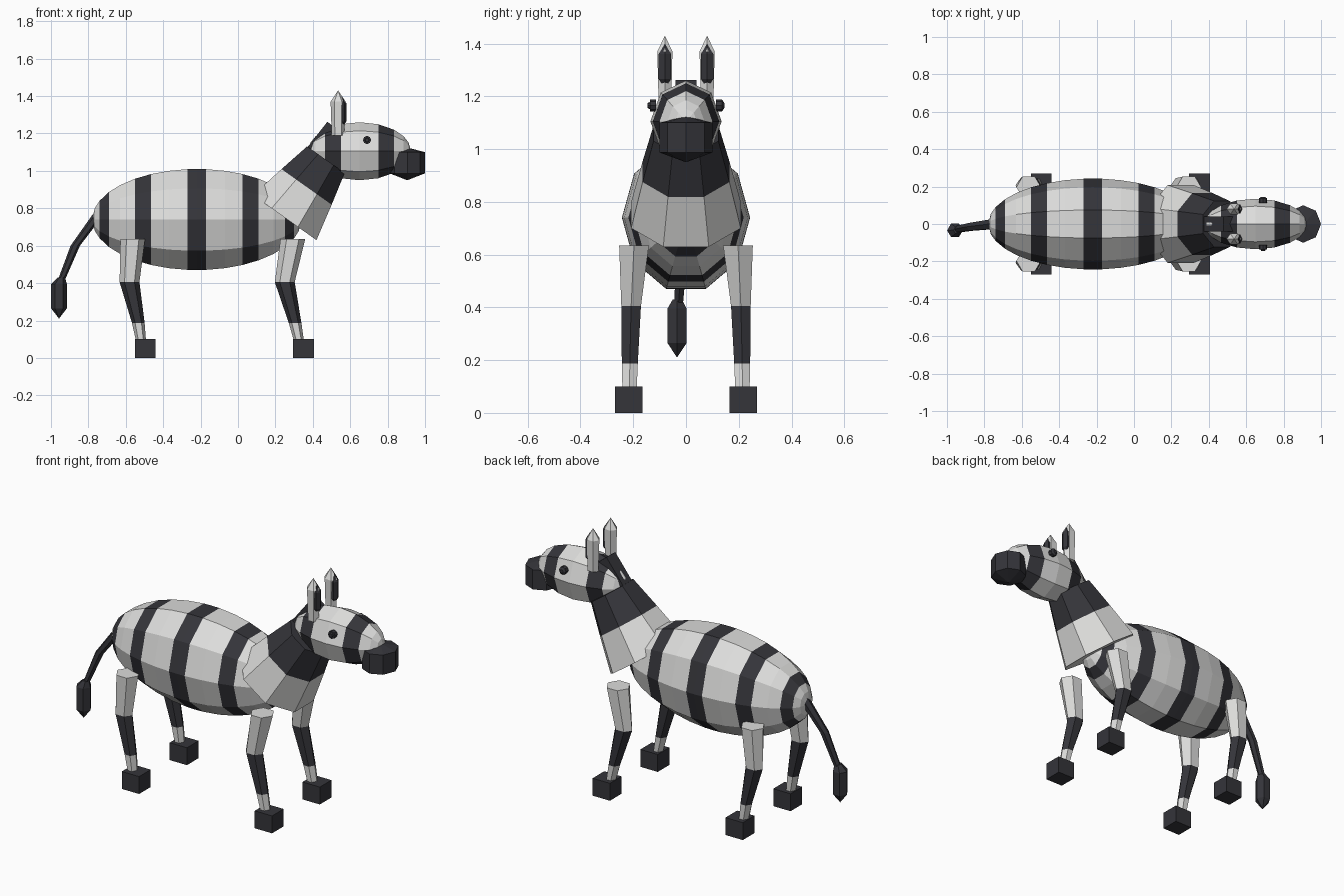
import bpy, bmesh, math
from mathutils import Vector

cube = bpy.data.objects.get("Cube")
if cube:
    bpy.data.objects.remove(cube, do_unlink=True)


def material(name, rgb):
    m = bpy.data.materials.new(name)
    m.use_nodes = True
    m.diffuse_color = (*rgb, 1)
    m.node_tree.nodes["Principled BSDF"].inputs["Base Color"].default_value = (*rgb, 1)
    return m


MATS = [material("pale_grey", (0.72, 0.72, 0.71)), material("charcoal", (0.035, 0.035, 0.042))]
LIGHT, DARK = 0, 1
X, Y, Z = Vector((1, 0, 0)), Vector((0, 1, 0)), Vector((0, 0, 1))


def finish(name, bm):
    bmesh.ops.remove_doubles(bm, verts=bm.verts, dist=0.0001)
    bmesh.ops.recalc_face_normals(bm, faces=bm.faces)
    mesh = bpy.data.meshes.new(name)
    bm.to_mesh(mesh)
    bm.free()
    for m in MATS:
        mesh.materials.append(m)
    obj = bpy.data.objects.new(name, mesh)
    bpy.context.collection.objects.link(obj)
    return obj


def loft(name, rings, u, v, sides, colours, turn=0.0):
    """Join rings of (centre, u radius, v radius); one colour per span."""
    bm = bmesh.new()
    loops = []
    for c, ru, rv in rings:
        loop = []
        for i in range(sides):
            a = math.tau * (i + turn) / sides
            loop.append(bm.verts.new(Vector(c) + u * ru * math.cos(a) + v * rv * math.sin(a)))
        loops.append(loop)
    for k in range(len(loops) - 1):
        a, b = loops[k], loops[k + 1]
        for i in range(sides):
            j = (i + 1) % sides
            bm.faces.new((a[i], a[j], b[j], b[i])).material_index = colours[k]
    for k, colour in ((0, colours[0]), (-1, colours[-1])):
        if rings[k][1] > 0:
            bm.faces.new(loops[k]).material_index = colour
    return finish(name, bm)


def striped_ellipsoid(name, centre, radii, sides, stations, stripes):
    """Ellipsoid along x; stations are offsets, stripes are dark offset ranges."""
    rings = []
    for s in stations:
        k = math.sqrt(max(0, 1 - (s / radii[0]) ** 2))
        rings.append((Vector(centre) + X * s, radii[1] * k, radii[2] * k))
    colours = []
    for a, b in zip(stations, stations[1:]):
        mid = abs(a + b) / 2
        colours.append(DARK if any(lo < mid < hi for lo, hi in stripes) else LIGHT)
    return loft(name, rings, Y, Z, sides, colours)


def mirrored(half):
    return [-s for s in reversed(half)] + ([0] if half[0] else []) + half


def box(name, centre, size, pitch=0.0):
    bm = bmesh.new()
    bmesh.ops.create_cube(bm, size=1)
    for f in bm.faces:
        f.material_index = DARK
    obj = finish(name, bm)
    obj.location, obj.scale, obj.rotation_euler = centre, size, (0, pitch, 0)
    return obj


# Striped body and head
striped_ellipsoid("body", (-0.22, 0, 0.74), (0.56, 0.243, 0.284), 10,
                  mirrored([0.05, 0.15, 0.245, 0.33, 0.41, 0.47, 0.52, 0.545, 0.56]),
                  [(-1, 0.05), (0.245, 0.33), (0.47, 0.52)])
striped_ellipsoid("head", (0.65, 0, 1.105), (0.275, 0.135, 0.155), 8,
                  mirrored([0.1, 0.185, 0.235, 0.262, 0.275]), [(0.1, 0.185)])

# Neck: tapered tube leaning forward, pale below and dark above
low, high = Vector((0.25, 0, 0.75)), Vector((0.47, 0, 1.06))
axis = (high - low).normalized()
loft("neck", [(low, 0.225, 0.225), (low.lerp(high, 0.53), 0.178, 0.178), (high, 0.133, 0.133)],
     Y, axis.cross(Y), 8, [LIGHT, DARK], 0.5)
box("mane", (0.465, 0, 1.165), (0.10, 0.08, 0.17), math.radians(38))

# Muzzle: squat faceted ball
loft("muzzle", [((0.905, 0, 0.95), 0, 0), ((0.905, 0, 0.987), 0.095, 0.1),
                ((0.905, 0, 1.1), 0.095, 0.1), ((0.905, 0, 1.125), 0, 0)],
     X, Y, 8, [DARK] * 3)

for side, label in ((1, "left"), (-1, "right")):
    # Eyes
    y = 0.125 * side
    loft(label + "_eye", [((0.69, y - 0.012, 1.165), 0.022, 0.022),
                          ((0.69, y + 0.012, 1.165), 0.022, 0.022),
                          ((0.69, y + 0.02 * side, 1.165), 0.01, 0.01)][::side],
         X, Z, 8, [DARK] * 2)

    # Ears with dark inner parts on the front
    y = 0.08 * side
    loft(label + "_ear", [((0.535, y, 1.19), 0.034, 0.028), ((0.535, y, 1.37), 0.04, 0.033),
                          ((0.535, y, 1.43), 0, 0)], X, Y, 6, [LIGHT] * 2)
    loft(label + "_inner_ear", [((0.556, y, 1.245), 0.01, 0.012), ((0.556, y, 1.265), 0.024, 0.027),
                                ((0.556, y, 1.36), 0.024, 0.027), ((0.556, y, 1.4), 0, 0)],
         X, Y, 6, [DARK] * 3)

    # Legs: hip and knee x differ front to back, hooves are blocks
    for end, hip, knee, foot in (("front", 0.293, 0.25, 0.35), ("back", -0.563, -0.58, -0.495)):
        ankle = knee + (foot - knee) * 0.55
        loft(f"{label}_{end}_leg",
             [((hip, 0.197 * side, 0.635), 0.066, 0.065),
              ((knee, 0.208 * side, 0.405), 0.053, 0.043),
              ((ankle, 0.213 * side, 0.188), 0.034, 0.035),
              ((foot - 0.022, 0.214 * side, 0.08), 0.026, 0.031)],
             X, Y, 6, [LIGHT, DARK, LIGHT])
        box(f"{label}_{end}_hoof", (foot, 0.217 * side, 0.05), (0.11, 0.105, 0.1))

# Tail and tuft, swung a little to one side
loft("tail", [((-0.745, 0, 0.77), 0.03, 0.03), ((-0.87, -0.015, 0.6), 0.025, 0.024),
              ((-0.955, -0.03, 0.39), 0.018, 0.019)], X, Y, 6, [DARK] * 2)
loft("tail_tuft", [((-0.945, -0.033, 0.43), 0.02, 0.02), ((-0.957, -0.034, 0.395), 0.042, 0.042),
                   ((-0.957, -0.034, 0.265), 0.042, 0.042), ((-0.957, -0.034, 0.21), 0, 0)],
     X, Y, 6, [DARK] * 3)
